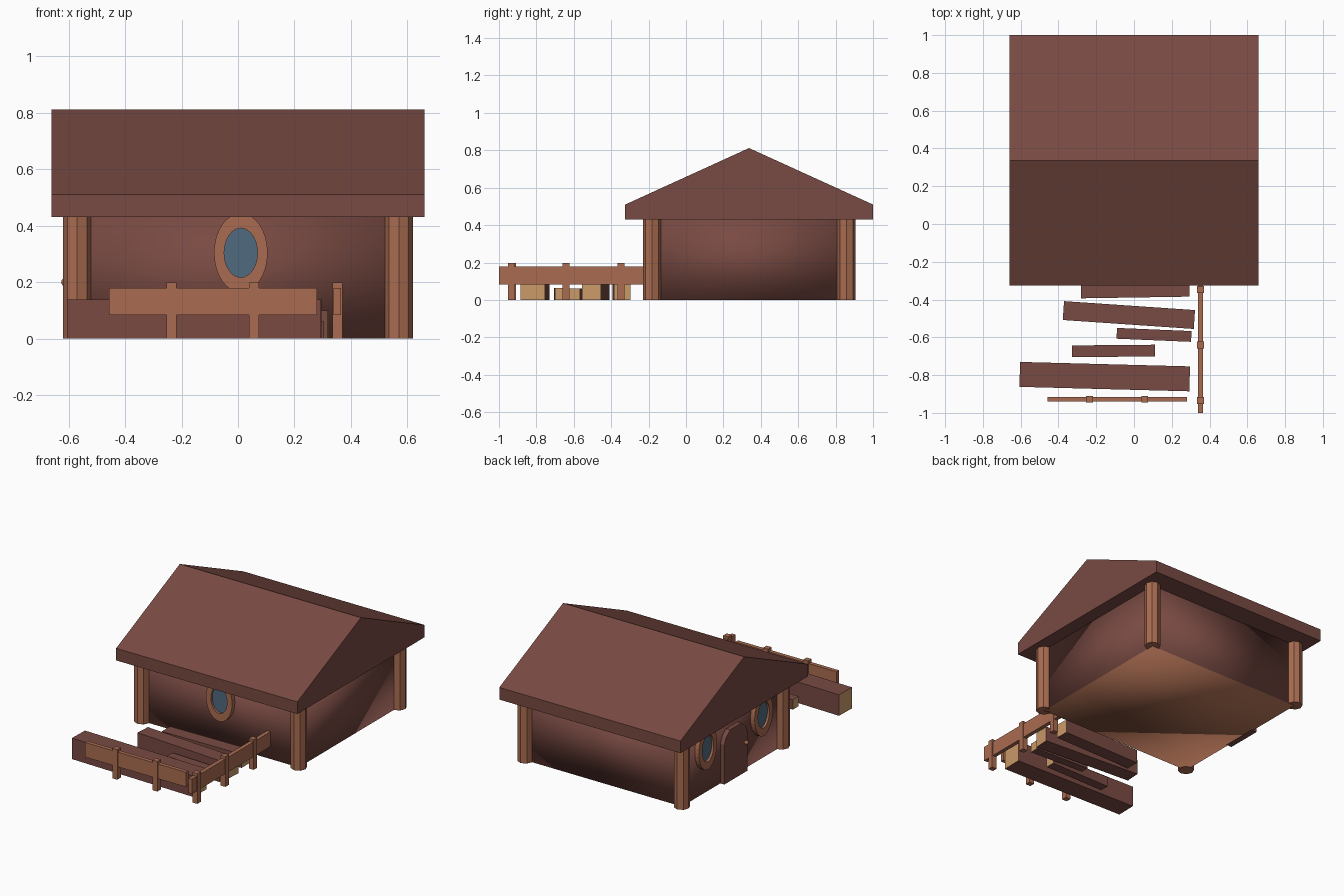
import bpy, bmesh, math
from mathutils import Matrix, Vector

if "Cube" in bpy.data.objects:
    bpy.data.objects.remove(bpy.data.objects["Cube"])


def material(name, rgb):
    m = bpy.data.materials.new(name)
    m.diffuse_color = (*rgb, 1)
    m.use_nodes = True
    m.node_tree.nodes["Principled BSDF"].inputs["Base Color"].default_value = m.diffuse_color
    return m


DARK = material("dark brown wood", (0.190, 0.068, 0.055))
MID = material("warm brown wood", (0.400, 0.150, 0.082))
TAN = material("cut wood tan", (0.600, 0.325, 0.140))
GLASS = material("blue glass", (0.080, 0.144, 0.212))


def finish(name, bm, mats, loc=(0, 0, 0), rot=0):
    bmesh.ops.recalc_face_normals(bm, faces=bm.faces)
    me = bpy.data.meshes.new(name)
    bm.to_mesh(me)
    bm.free()
    for m in mats:
        me.materials.append(m)
    ob = bpy.data.objects.new(name, me)
    ob.location = loc
    ob.rotation_euler = (0, 0, rot)
    bpy.context.scene.collection.objects.link(ob)
    return ob


def box(name, size, loc, mats, rot=0, rule=None):
    bm = bmesh.new()
    bmesh.ops.create_cube(bm, size=1, matrix=Matrix.Diagonal((*size, 1)))
    bm.normal_update()
    if rule:
        for f in bm.faces:
            f.material_index = rule(f.normal)
    return finish(name, bm, mats, loc, rot)


def span(name, x0, x1, y0, y1, z0, z1, mat):
    return box(name, (x1 - x0, y1 - y0, z1 - z0),
               ((x0 + x1) / 2, (y0 + y1) / 2, (z0 + z1) / 2), [mat])


def prism(name, pts, vec, mat, loc=(0, 0, 0), rot=0):
    bm = bmesh.new()
    f = bm.faces.new([bm.verts.new(p) for p in pts])
    r = bmesh.ops.extrude_face_region(bm, geom=[f])
    bmesh.ops.translate(bm, vec=vec, verts=[v for v in r["geom"] if isinstance(v, bmesh.types.BMVert)])
    return finish(name, bm, [mat], loc, rot)


# smooth shaded wall block with a lighter floor underneath
WX, Y0, Y1, EAVE = 0.57, -0.182, 0.857, 0.435
walls = box("walls", (2 * WX, Y1 - Y0, EAVE), (0, (Y0 + Y1) / 2, EAVE / 2), [DARK, MID],
            rule=lambda n: 1 if n.z < -0.5 else 0)
for p in walls.data.polygons:
    p.use_smooth = True

# solid gable roof
prism("roof", [(-0.66, y, z) for y, z in
               ((-0.325, 0.43), (1.0, 0.43), (1.0, 0.51), (0.337, 0.812), (-0.325, 0.51))],
      (1.32, 0, 0), DARK)

# round corner posts
for sx, xn in ((-1, "left"), (1, "right")):
    for y, yn in ((Y0, "front"), (Y1, "back")):
        bm = bmesh.new()
        bmesh.ops.create_cone(bm, cap_ends=True, segments=8, radius1=0.049, radius2=0.049,
                              depth=0.44)
        finish(f"corner_post_{yn}_{xn}", bm, [MID], (sx * WX, y, 0.22))


# oval window: frame ring plus recessed pane, built facing -y
def oval(a, b, y, n=32):
    return [Vector((a * math.cos(2 * math.pi * i / n), y, b * math.sin(2 * math.pi * i / n)))
            for i in range(n)]


def window(name, loc, rot=0):
    bm = bmesh.new()
    loops = [[bm.verts.new(p) for p in oval(a, b, y)] for a, b, y in
             ((0.095, 0.14, 0.01), (0.095, 0.14, -0.03), (0.059, 0.087, -0.03), (0.059, 0.087, 0.01))]
    for k in range(4):
        p, q = loops[k], loops[(k + 1) % 4]
        for i in range(len(p)):
            j = (i + 1) % len(p)
            bm.faces.new((p[i], p[j], q[j], q[i]))
    finish(name + "_frame", bm, [MID], loc, rot)
    prism(name + "_pane", oval(0.06, 0.088, -0.015), (0, 0.009, 0), GLASS, loc, rot)


LEFT = -math.pi / 2
MIDY = (Y0 + Y1) / 2
window("front_window", (0.01, Y0, 0.304))
window("left_window_front", (-WX, MIDY - 0.29, 0.304), LEFT)
window("left_window_back", (-WX, MIDY + 0.29, 0.304), LEFT)

# arched door and knob on the left wall
prism("door", [(x, 0.01, z) for x, z in
               ((-0.12, 0), (0.12, 0), (0.12, 0.26), (0.10, 0.305), (0.06, 0.337),
                (-0.06, 0.337), (-0.10, 0.305), (-0.12, 0.26))],
      (0, -0.04, 0), DARK, (-WX, MIDY, 0.0), LEFT)
bm = bmesh.new()
bmesh.ops.create_uvsphere(bm, u_segments=10, v_segments=6, radius=0.014)
finish("door_knob", bm, [MID], (-WX - 0.043, MIDY - 0.09, 0.2))

# loose timbers with pale cut ends: x, y, length, width, height, turn in degrees
for i, (x, y, l, w, h, deg) in enumerate((
        (0.007, -0.345, 0.575, 0.088, 0.09, 0.9),
        (-0.027, -0.482, 0.695, 0.10, 0.10, -3.9),
        (0.106, -0.587, 0.395, 0.057, 0.06, -2.4),
        (-0.108, -0.672, 0.44, 0.062, 0.065, 0.5),
        (-0.155, -0.808, 0.90, 0.132, 0.138, -1.5))):
    box(f"timber_{i + 1}", (l, w, h), (x, y, h / 2), [DARK, TAN], math.radians(deg),
        lambda n: 1 if abs(n.x) > 0.5 else 0)

# low fence: a front run and a side run reaching the house
FY, FX = -0.928, 0.352
span("front_fence_rail", -0.457, 0.28, FY - 0.013, FY + 0.013, 0.083, 0.18, MID)
span("side_fence_rail", FX - 0.013, FX + 0.013, -1.0, -0.15, 0.083, 0.18, MID)
spots = [(-0.235, FY), (0.057, FY)] + [(FX, y) for y in (-0.934, -0.641, -0.347)]
for i, (x, y) in enumerate(spots):
    span(f"fence_post_{i + 1}", x - 0.018, x + 0.018, y - 0.018, y + 0.018, 0, 0.198, MID)
